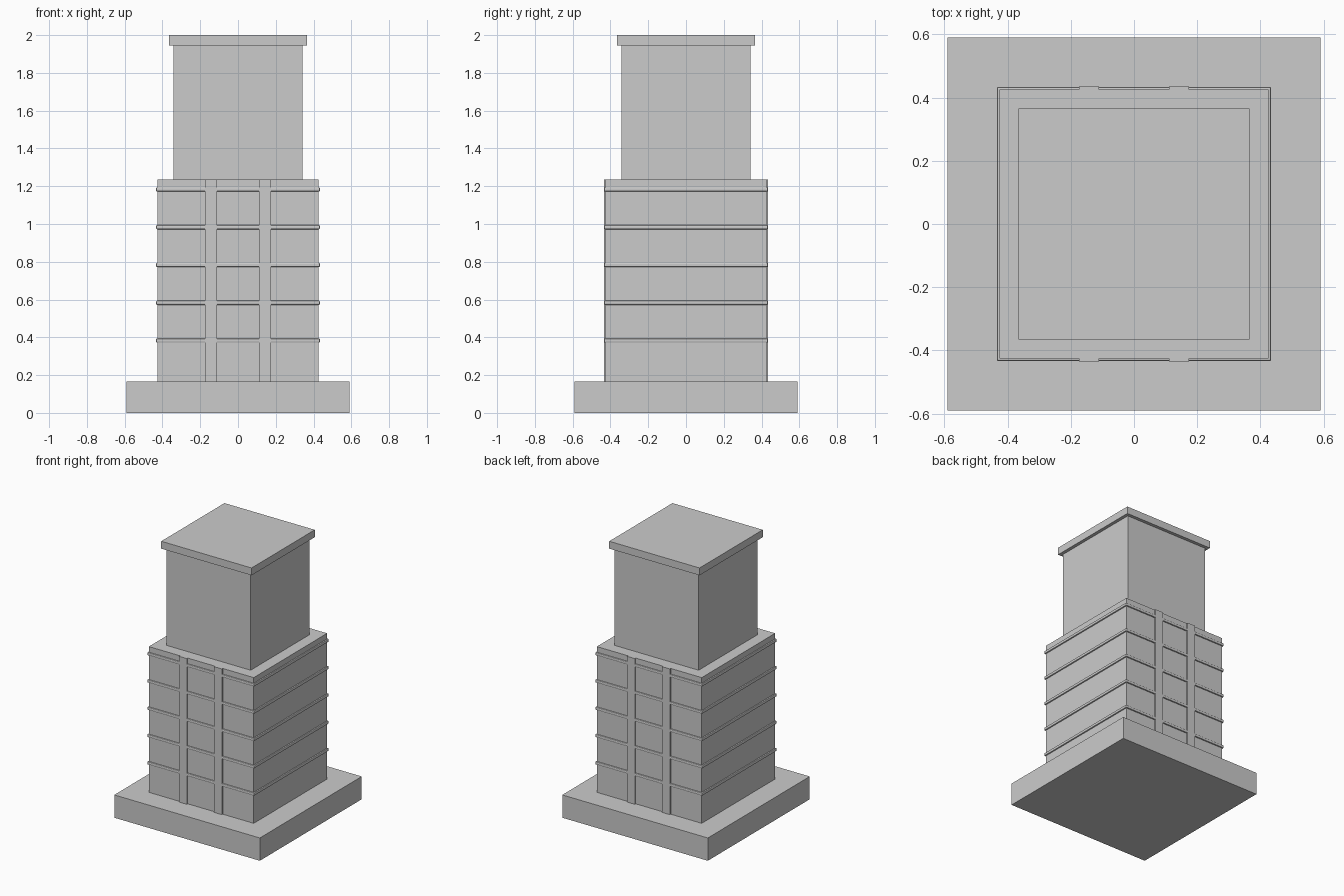
import bpy

if "Cube" in bpy.data.objects:
    bpy.data.objects.remove(bpy.data.objects["Cube"])


def box(name, x, y, z0, z1, cx=0.0, cy=0.0, bevel=0.0):
    """Axis-aligned box with half-sizes x, y, from z0 up to z1."""
    bpy.ops.mesh.primitive_cube_add(size=1, location=(cx, cy, (z0 + z1) / 2))
    ob = bpy.context.object
    ob.name = name
    ob.scale = (2 * x, 2 * y, z1 - z0)
    bpy.ops.object.transform_apply(location=False, rotation=False, scale=True)
    if bevel:
        mod = ob.modifiers.new("bevel", "BEVEL")
        mod.width = bevel
        mod.segments = 2
    return ob


# Stacked masses
box("base_plinth", 0.59, 0.59, 0, 0.167)
box("lower_block", 0.425, 0.425, 0.167, 1.235)
box("upper_block", 0.342, 0.342, 1.235, 1.946)
box("roof_slab", 0.366, 0.366, 1.946, 2.0)

# Thin rounded floor bands around the lower block
for i in range(5):
    z = 0.383 + 0.2 * i
    box(f"floor_band_{i + 1}", 0.434, 0.434, z - 0.011, z + 0.011, bevel=0.006)

# Two vertical pilasters on both front and back
for side, sy in (("front", -1), ("back", 1)):
    for hand, sx in (("left", -1), ("right", 1)):
        box(f"{side}_pilaster_{hand}", 0.032, 0.01, 0.167, 1.235,
            cx=sx * 0.142, cy=sy * 0.425)
